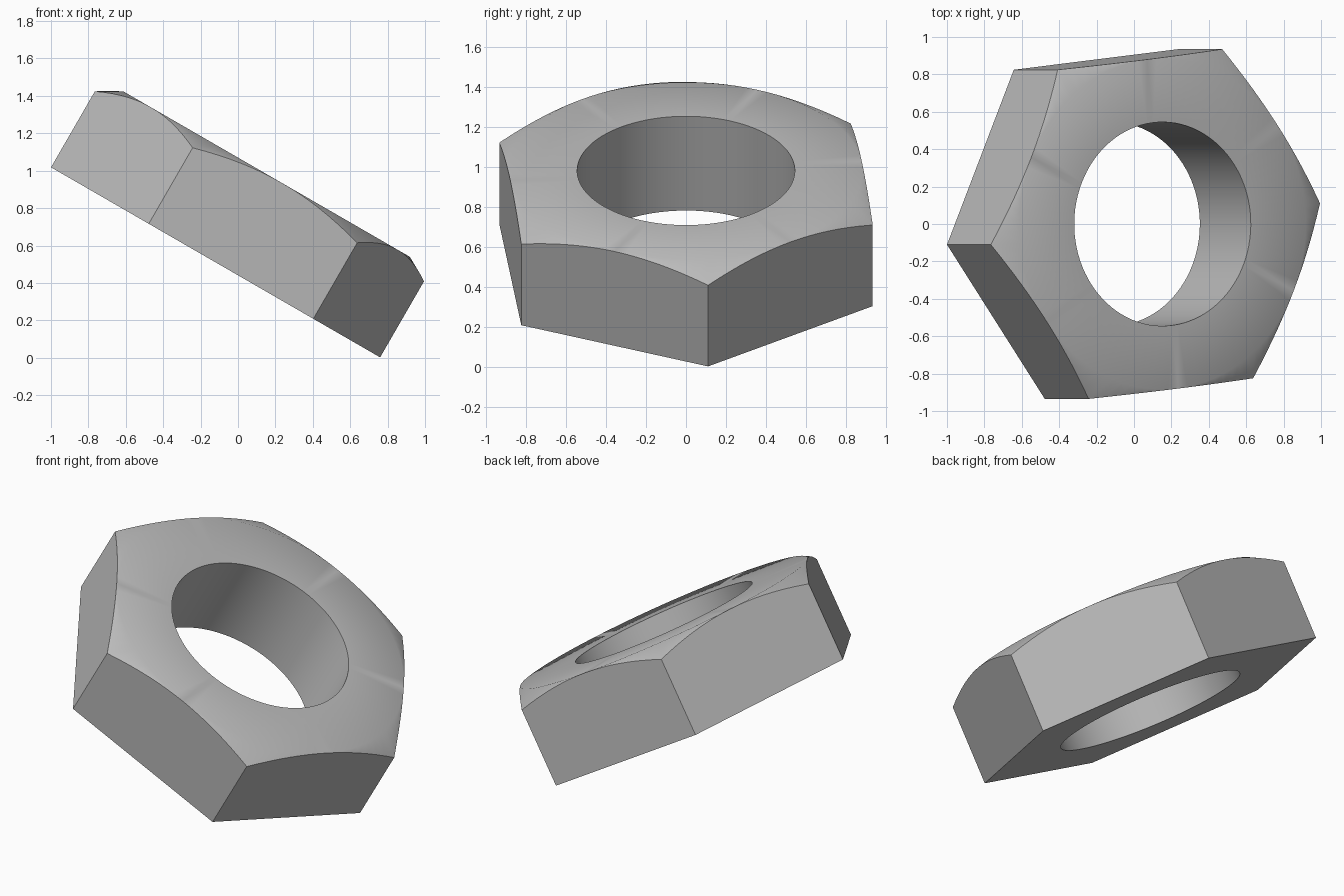
import bpy, bmesh
from math import cos, sin, tan, radians, pi

cube = bpy.data.objects.get("Cube")
if cube:
    bpy.data.objects.remove(cube, do_unlink=True)

# Nut dimensions
APOTHEM = 0.885
HOLE = 0.545
HEIGHT = 0.545
CHAMFER = radians(29)
TURN = radians(6.2)
TILT = radians(30)
PER_SIDE = 16
COUNT = 6 * PER_SIDE

steel = bpy.data.materials.new("plain grey steel")
steel.use_nodes = True
steel.diffuse_color = (0.5, 0.5, 0.5, 1)
steel.node_tree.nodes["Principled BSDF"].inputs["Base Color"].default_value = (0.5, 0.5, 0.5, 1)


def hex_radius(i):
    """Distance from axis to hexagon outline; corners at every PER_SIDE steps."""
    offset = (i % PER_SIDE) / PER_SIDE - 0.5
    return APOTHEM / cos(offset * pi / 3)


def rim_height(i):
    """Height where the conical chamfer meets the flat side."""
    return HEIGHT - (hex_radius(i) - APOTHEM) * tan(CHAMFER)


# Cross-section rings, from the hole bottom around the outside and back
rings = [
    lambda i: (HOLE, 0),
    lambda i: (hex_radius(i), 0),
    lambda i: (hex_radius(i), rim_height(i)),
    lambda i: (APOTHEM, HEIGHT),
    lambda i: (HOLE, HEIGHT),
]

bm = bmesh.new()
loops = []
for ring in rings:
    loop = []
    for i in range(COUNT):
        a = TURN + 2 * pi * i / COUNT
        r, z = ring(i)
        loop.append(bm.verts.new((r * cos(a), r * sin(a), z)))
    loops.append(loop)

for k, low in enumerate(loops):
    high = loops[(k + 1) % len(loops)]
    for i in range(COUNT):
        j = (i + 1) % COUNT
        bm.faces.new((low[i], low[j], high[j], high[i]))

# The chamfer vanishes at the middle of each side
bmesh.ops.remove_doubles(bm, verts=bm.verts, dist=0.0001)
bmesh.ops.recalc_face_normals(bm, faces=bm.faces)

mesh = bpy.data.meshes.new("hex_nut")
bm.to_mesh(mesh)
bm.free()
mesh.materials.append(steel)

# Tilted placement
nut = bpy.data.objects.new("hex_nut", mesh)
bpy.context.collection.objects.link(nut)
nut.rotation_euler = (0, TILT, 0)
nut.location = (-0.12, 0, 0.51)

# Chamfer blends softly into the top, other edges stay crisp
bpy.ops.object.select_all(action="DESELECT")
nut.select_set(True)
bpy.context.view_layer.objects.active = nut
bpy.ops.object.shade_smooth_by_angle(angle=radians(35))
